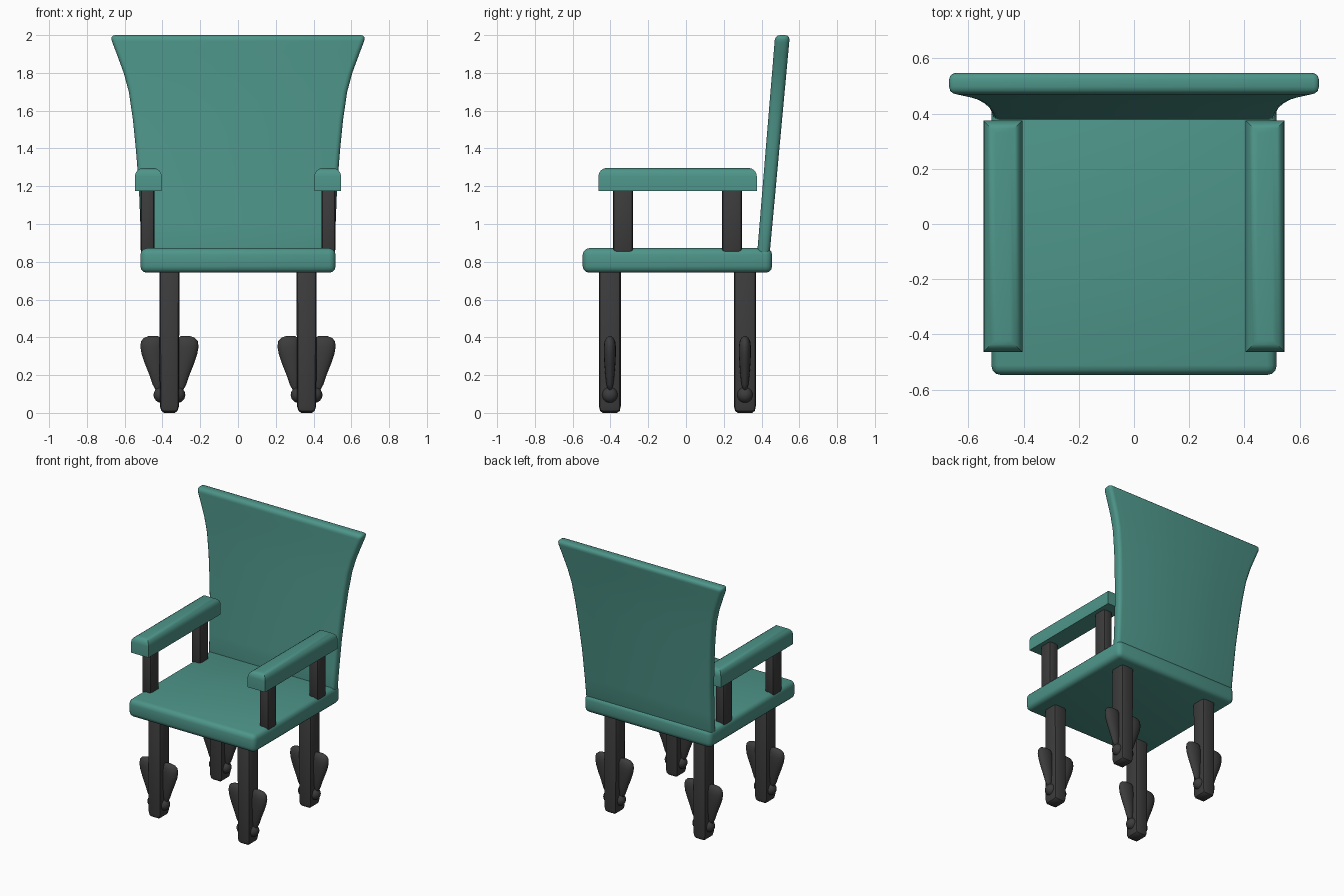
import bpy, bmesh, math

if "Cube" in bpy.data.objects:
    bpy.data.objects.remove(bpy.data.objects["Cube"])


def material(name, rgb):
    m = bpy.data.materials.new(name)
    m.diffuse_color = (*rgb, 1)
    m.use_nodes = True
    m.node_tree.nodes["Principled BSDF"].inputs["Base Color"].default_value = m.diffuse_color
    return m


GREEN = material("upholstery", (0.075, 0.30, 0.25))
DARK = material("dark_wood", (0.045, 0.045, 0.045))


def finish(bm, name, mat, angle=40):
    bmesh.ops.recalc_face_normals(bm, faces=bm.faces[:])
    me = bpy.data.meshes.new(name)
    bm.to_mesh(me)
    bm.free()
    me.materials.append(mat)
    ob = bpy.data.objects.new(name, me)
    bpy.context.collection.objects.link(ob)
    bpy.ops.object.select_all(action='DESELECT')
    ob.select_set(True)
    bpy.context.view_layer.objects.active = ob
    bpy.ops.object.shade_smooth_by_angle(angle=math.radians(angle))
    return ob


def bevel(bm, edges, width, segs):
    bmesh.ops.bevel(bm, geom=edges, offset=width, segments=segs, profile=0.5,
                    affect='EDGES', clamp_overlap=True)


def box(name, mat, x, y, z, width, segs=3, top_only=False):
    bm = bmesh.new()
    bmesh.ops.create_cube(bm, size=1)
    for v in bm.verts:
        for i, (a, b) in enumerate((x, y, z)):
            v.co[i] = b if v.co[i] > 0 else a
    edges = [e for e in bm.edges
             if not top_only or all(v.co.z > z[1] - 1e-4 for v in e.verts)]
    bevel(bm, edges, width, segs)
    return finish(bm, name, mat)


def loft(bm, rings):
    rows = [[bm.verts.new(p) for p in r] for r in rings]
    n = len(rows[0])
    for a, b in zip(rows, rows[1:]):
        for i in range(n):
            j = (i + 1) % n
            bm.faces.new((a[i], a[j], b[j], b[i]))
    bm.faces.new(rows[0])
    bm.faces.new(rows[-1])


# Seat
box("seat", GREEN, (-0.517, 0.517), (-0.547, 0.456), (0.742, 0.872), 0.035)

# Flared, reclined backrest
bm = bmesh.new()
rings = []
for z, w in ((0.80, 0.512), (1.0, 0.517), (1.2, 0.525), (1.4, 0.541), (1.55, 0.556),
             (1.7, 0.578), (1.8, 0.605), (1.9, 0.642), (1.96, 0.665), (2.0, 0.676)):
    y = 0.406 + (z - 0.8) * 0.0875
    t = 0.033 + (z - 0.8) * 0.005
    rings.append([(-w, y - t, z), (w, y - t, z), (w, y + t, z), (-w, y + t, z)])
loft(bm, rings)
bmesh.ops.recalc_face_normals(bm, faces=bm.faces[:])
bevel(bm, [e for e in bm.edges if e.calc_face_angle(0) > 0.6], 0.025, 3)
finish(bm, "backrest", GREEN)


# Wing: flattened lobe on the side of a leg (z, inner x, outer x, half thickness)
WING = ((0.115, 0.045, 0.070, 0.008), (0.15, 0.036, 0.089, 0.018), (0.20, 0.03, 0.106, 0.024),
        (0.26, 0.03, 0.130, 0.029), (0.31, 0.03, 0.147, 0.032), (0.35, 0.03, 0.154, 0.032),
        (0.38, 0.034, 0.150, 0.028), (0.397, 0.044, 0.135, 0.019), (0.406, 0.06, 0.112, 0.008))


def wing(name, cx, cy, side):
    bm = bmesh.new()
    rings = []
    for z, a, b, t in WING:
        m, r = (a + b) / 2, (b - a) / 2
        rings.append([(cx + side * (m + r * math.cos(k * math.pi / 8)),
                       cy + t * math.sin(k * math.pi / 8), z) for k in range(16)])
    loft(bm, rings)
    finish(bm, name, DARK, 70)


def ball(name, x, y, z, r):
    bm = bmesh.new()
    bmesh.ops.create_uvsphere(bm, u_segments=20, v_segments=12, radius=r)
    bmesh.ops.translate(bm, verts=bm.verts[:], vec=(x, y, z))
    finish(bm, name, DARK)


for s, sn in ((-1, "left"), (1, "right")):
    # Armrest, rounded on top only
    box(sn + "_armrest", GREEN, sorted((s * 0.404, s * 0.546)), (-0.464, 0.375),
        (1.174, 1.297), 0.045, 4, True)
    for yn, py, ly in (("front", -0.333, -0.403), ("back", 0.243, 0.312)):
        tag = yn + "_" + sn
        # Arm post and leg
        box(tag + "_arm_post", DARK, (s * 0.478 - 0.037, s * 0.478 + 0.037),
            (py - 0.053, py + 0.053), (0.845, 1.21), 0.018, 2)
        cx = s * 0.363
        leg = box(tag + "_leg", DARK, (cx - 0.053, cx + 0.053),
                  (ly - 0.058, ly + 0.058), (0.0, 0.78), 0.02, 2)
        for v in leg.data.vertices:  # narrow the foot sideways
            if v.co.z < 0.03:
                v.co.x = cx + (v.co.x - cx) * (0.88 + 4 * v.co.z)
                v.co.z *= 1.8
        # Wings and ankle balls on both sides of the leg
        for k in (-1, 1):
            side = "outer" if k == s else "inner"
            wing(f"{tag}_{side}_wing", cx, ly, k)
            ball(f"{tag}_{side}_ball", cx + k * 0.042, ly, 0.095, 0.042)
